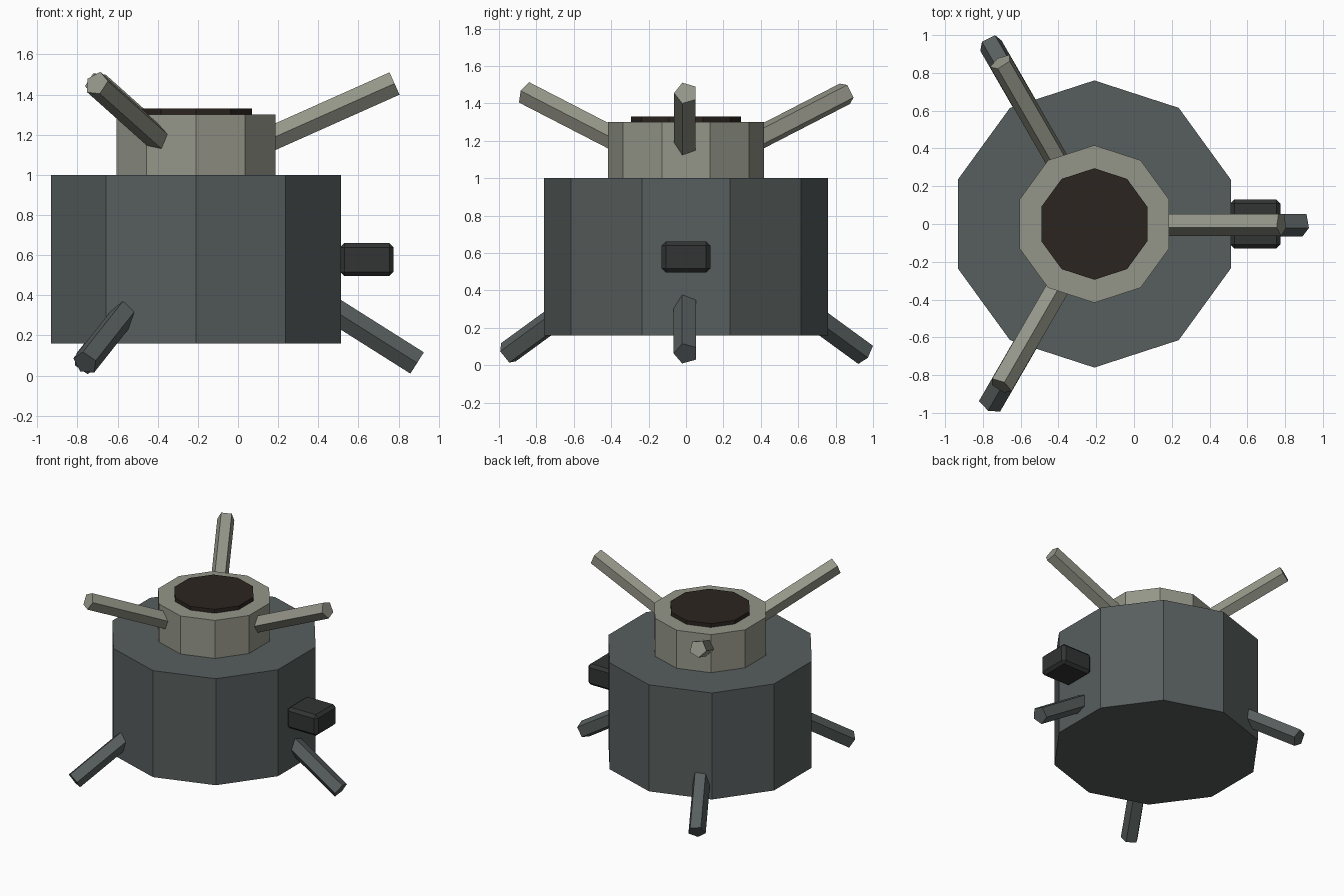
import bpy, math
from mathutils import Vector, Matrix

if "Cube" in bpy.data.objects:
    bpy.data.objects.remove(bpy.data.objects["Cube"])

CX = -0.21  # axis of the round body


def material(name, rgb):
    m = bpy.data.materials.new(name)
    m.diffuse_color = (*rgb, 1)
    m.use_nodes = True
    m.node_tree.nodes["Principled BSDF"].inputs["Base Color"].default_value = m.diffuse_color
    return m


DARK = material("dark_grey", (0.095, 0.112, 0.11))
LIGHT = material("light_grey", (0.30, 0.305, 0.25))
BROWN = material("dark_brown", (0.024, 0.018, 0.014))
BLACK = material("near_black", (0.032, 0.034, 0.034))


def drum(name, radius, z0, z1, mat):
    bpy.ops.mesh.primitive_cylinder_add(vertices=10, radius=radius, depth=z1 - z0,
                                        location=(CX, 0, (z0 + z1) / 2))
    ob = bpy.context.object
    ob.name = name
    ob.data.materials.append(mat)


def strut(name, azimuth, start, end, radius, mat):
    # start and end are (distance from body axis, height)
    a = math.radians(azimuth)
    p, q = (Vector((CX + r * math.cos(a), r * math.sin(a), z)) for r, z in (start, end))
    d = q - p
    bpy.ops.mesh.primitive_cylinder_add(vertices=5, radius=radius, depth=d.length)
    ob = bpy.context.object
    ob.name = name
    ob.data.transform(Matrix.Rotation(math.pi, 4, 'Z'))
    ob.rotation_mode = 'QUATERNION'
    ob.rotation_quaternion = Vector((0, 0, 1)).rotation_difference(d)
    ob.location = (p + q) / 2
    ob.data.materials.append(mat)


# Stacked ten-sided drums
drum("body", 0.76, 0.16, 1.0, DARK)
drum("neck", 0.417, 0.99, 1.3, LIGHT)
drum("top_opening", 0.295, 1.295, 1.33, BROWN)

# Three lower legs and three upper arms
for i, az in enumerate((0, 120, 240), 1):
    strut(f"lower_leg_{i}", az, (0.60, 0.38), (1.1025, 0.0625), 0.066, DARK)
    strut(f"upper_arm_{i}", az, (0.30, 1.147), (0.99, 1.455), 0.064, LIGHT)

# Chamfered box on the right side
bpy.ops.mesh.primitive_cube_add(size=1, location=(0.6425, 0, 0.578))
box = bpy.context.object
box.name = "side_box"
box.scale = (0.267, 0.26, 0.166)
bpy.ops.object.transform_apply(location=False, rotation=False, scale=True)
bevel = box.modifiers.new("chamfer", 'BEVEL')
bevel.width = 0.022
bevel.segments = 1
box.data.materials.append(BLACK)
